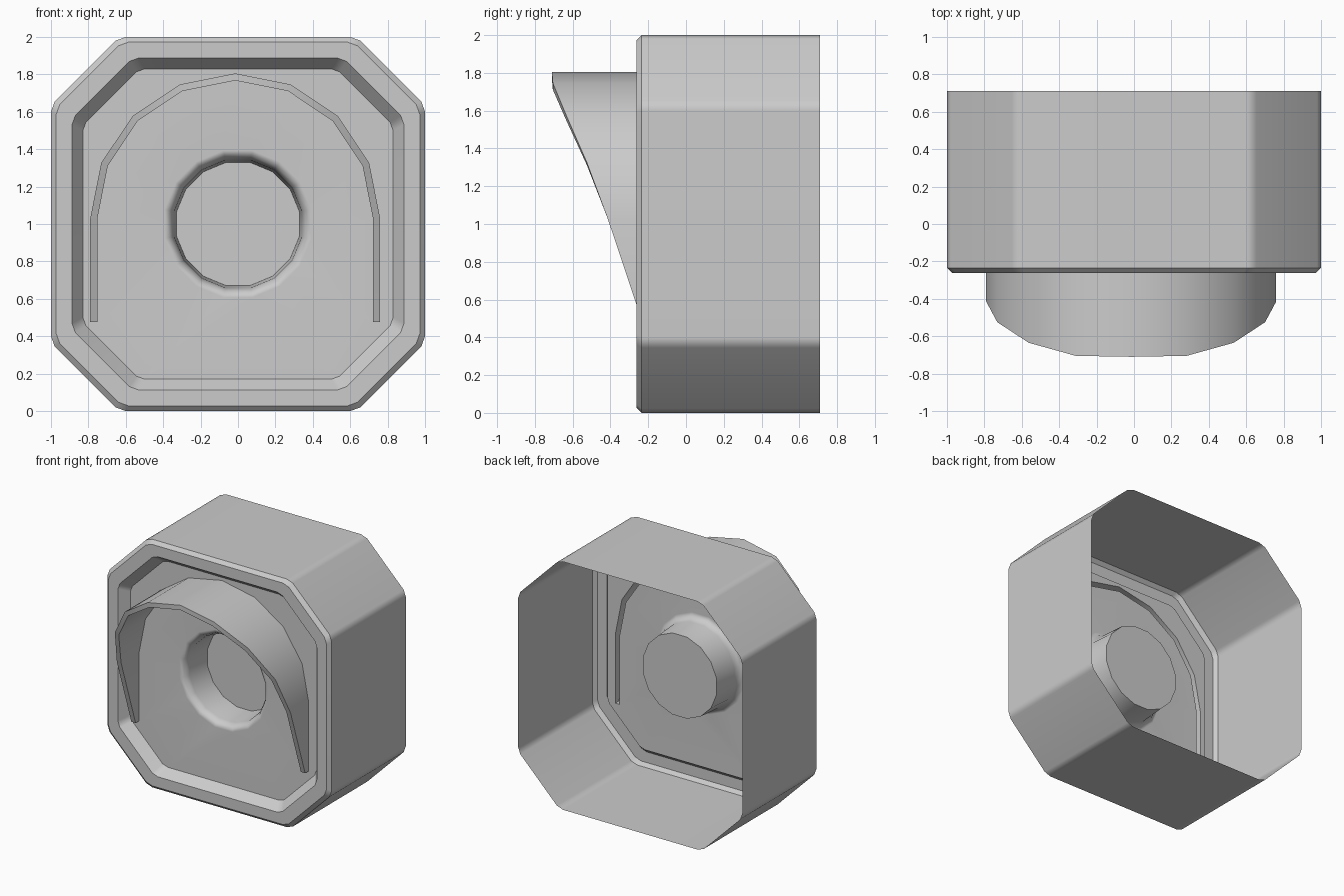
import bpy, bmesh
from math import sin, cos, pi, radians

if "Cube" in bpy.data.objects:
    bpy.data.objects.remove(bpy.data.objects["Cube"])

bm = bmesh.new()
FLOOR = -0.185          # y of the recessed front panel


def ring(points):
    """Closed ring of vertices from (x, y, z) points."""
    return [bm.verts.new(p) for p in points]


def bridge(a, b):
    """Quads between two rings of equal length."""
    n = len(a)
    for i in range(n):
        j = (i + 1) % n
        bm.faces.new((a[i], a[j], b[j], b[i]))


def loft(rings):
    for a, b in zip(rings, rings[1:]):
        bridge(a, b)


def octagon(scale, y):
    """Square with softened chamfered corners, centred on z = 1."""
    corner = [(1, .60), (.98, .655), (.655, .98), (.60, 1)]
    pts = []
    for k in range(4):
        c, s = round(cos(k * pi / 2)), round(sin(k * pi / 2))
        pts += [(x * c - z * s, x * s + z * c) for x, z in corner]
    return ring([(x * scale, y, 1 + z * scale) for x, z in pts])


def circle(r, y, n=16):
    return ring([(r * cos((i + .5) * 2 * pi / n), y,
                  1 + r * sin((i + .5) * 2 * pi / n)) for i in range(n)])


def arch(r):
    """Half circle with straight legs, as (x, z) points from right to left."""
    c = -0.015
    pts = [(c + r, .475)]
    pts += [(c + r * cos(i * pi / 8), 1.03 + r * sin(i * pi / 8)) for i in range(9)]
    return pts + [(c - r, .475)]


# housing: open-backed box, bevelled front rim, recess down to the panel
shell = [octagon(s, y) for s, y in
         [(1, .71), (1, -.235), (.973, -.262), (.887, -.262), (.83, FLOOR)]]
loft(shell)

# lens cup: rounded lip, deep wall and flat bottom
cup = [circle(r, y) for r, y in
       [(.40, FLOOR), (.37, FLOOR + .015), (.348, FLOOR + .055), (.335, .08)]]
loft(cup)
bm.faces.new(cup[-1])

# hood: slanted arch wall standing on the panel
half = [-.23, -.415, -.525, -.635, -.705]
depth = half + [-.71] + half[::-1]
outer, inner = arch(.775), arch(.737)
outline = outer + inner[::-1]
depths = depth + depth[::-1]
hood_base = ring([(x, FLOOR, z) for x, z in outline])
hood_front = ring([(x, y, z) for (x, z), y in zip(outline, depths)])
bridge(hood_base, hood_front)
n = len(outline)
for i in range(len(outer) - 1):
    bm.faces.new((hood_front[i], hood_front[i + 1],
                  hood_front[n - 2 - i], hood_front[n - 1 - i]))

# front panel: fill between the recess, the hood and the cup
edges = []
for loop in (shell[-1], hood_base, cup[0]):
    edges += [bm.edges.get((loop[i], loop[(i + 1) % len(loop)])) for i in range(len(loop))]
bmesh.ops.triangle_fill(bm, edges=edges, use_beauty=True, normal=(0, -1, 0))

# consistent normals, with the cup bottom facing the front
bmesh.ops.recalc_face_normals(bm, faces=bm.faces)
bm.normal_update()
bottom = max(bm.faces, key=lambda f: len(f.verts))
if bottom.normal.y > 0:
    bmesh.ops.reverse_faces(bm, faces=bm.faces)

mesh = bpy.data.meshes.new("hooded_lamp_housing")
bm.to_mesh(mesh)
bm.free()
obj = bpy.data.objects.new("hooded_lamp_housing", mesh)
bpy.context.collection.objects.link(obj)
bpy.context.view_layer.objects.active = obj
obj.select_set(True)
bpy.ops.object.shade_smooth_by_angle(angle=radians(40))
weighted = obj.modifiers.new("weighted_normals", 'WEIGHTED_NORMAL')
weighted.keep_sharp = True
